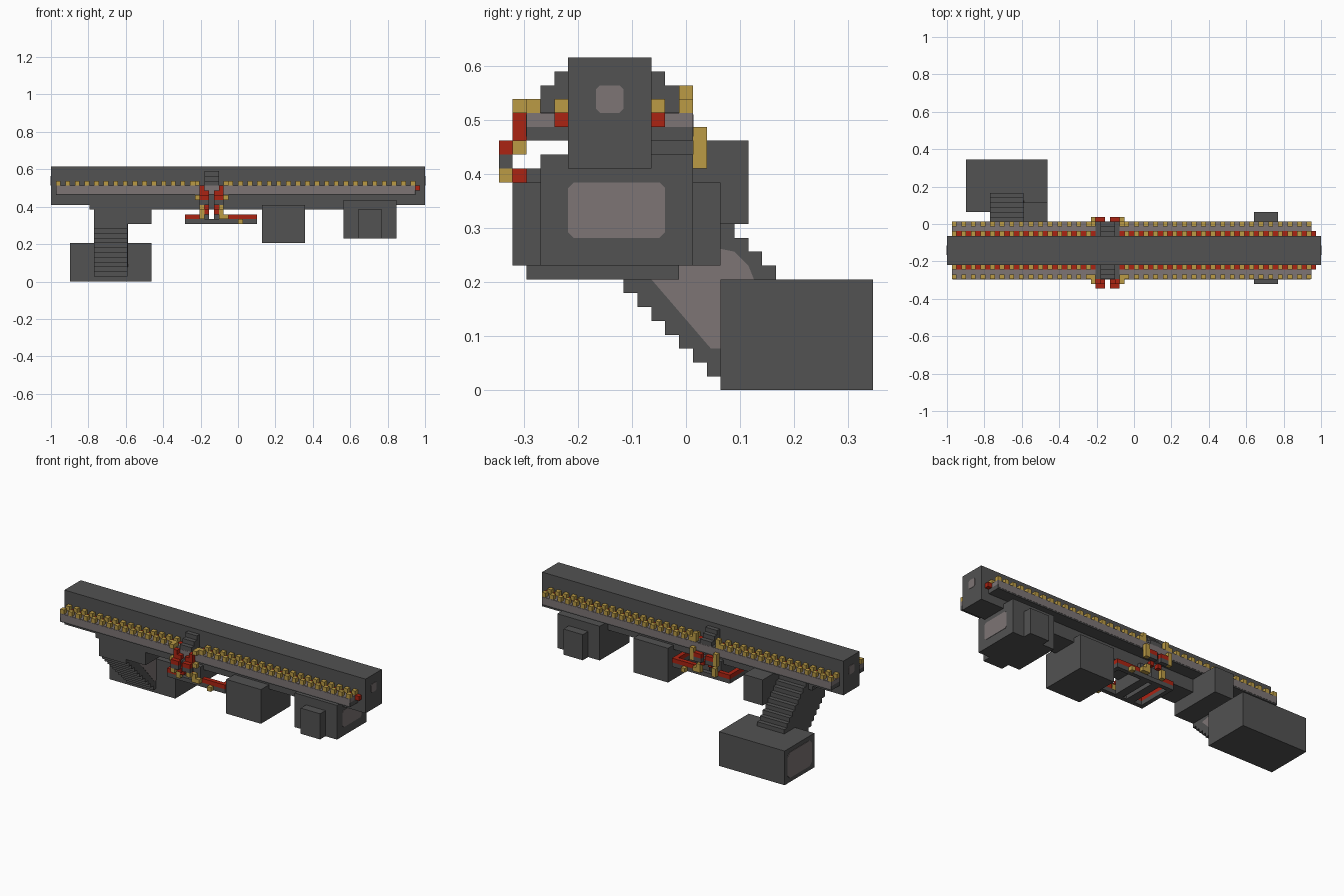
import bpy
import bmesh
from mathutils import Vector

V = 2 / 78  # size of one cube of the block grid
MID = 67    # mirror sum for the centre assembly along x

cube = bpy.data.objects.get("Cube")
if cube:
    bpy.data.objects.remove(cube, do_unlink=True)


def material(name, r, g, b):
    m = bpy.data.materials.new(name)
    m.use_nodes = True
    m.diffuse_color = (r, g, b, 1)
    m.node_tree.nodes["Principled BSDF"].inputs["Base Color"].default_value = (r, g, b, 1)
    return m


DARK = material("dark_grey", 0.084, 0.084, 0.084)
LIGHT = material("light_grey", 0.205, 0.178, 0.178)
GOLD = material("gold", 0.50, 0.33, 0.06)
RED = material("red", 0.41, 0.017, 0.006)


def place(x, y, z):
    return Vector(((x - 39) * V, (y - 13.5) * V, z * V))


def finish(name, bm, mat):
    mesh = bpy.data.meshes.new(name)
    bm.to_mesh(mesh)
    bm.free()
    mesh.materials.append(mat)
    ob = bpy.data.objects.new(name, mesh)
    bpy.context.collection.objects.link(ob)
    return ob


def boxes(name, mat, spans):
    """Each span is (x0, x1, y0, y1, z0, z1) in grid cells."""
    bm = bmesh.new()
    for x0, x1, y0, y1, z0, z1 in spans:
        made = bmesh.ops.create_cube(bm, size=1)["verts"]
        for v in made:
            v.co = place(x1 if v.co.x > 0 else x0,
                         y1 if v.co.y > 0 else y0,
                         z1 if v.co.z > 0 else z0)
    return finish(name, bm, mat)


def cell(x, y, z, h=1):
    return (x, x + 1, y, y + 1, z, z + h)


def side_plate(name, x, outline, side=1):
    """Thin light plate on a face looking along x."""
    bm = bmesh.new()
    t = 0.08 * side
    face = bm.faces.new([bm.verts.new(place(x - t, y, z)) for y, z in outline])
    made = bmesh.ops.extrude_face_region(bm, geom=[face])["geom"]
    for v in made:
        if isinstance(v, bmesh.types.BMVert):
            v.co.x += 2 * t * V
    bmesh.ops.recalc_face_normals(bm, faces=bm.faces)
    return finish(name, bm, LIGHT)


def clipped(y0, y1, z0, z1, c):
    return [(y0 + c, z0), (y1 - c, z0), (y1, z0 + c), (y1, z1 - c),
            (y1 - c, z1), (y0 + c, z1), (y0, z1 - c), (y0, z0 + c)]


# Main beam and the keel below it
boxes("main_beam", DARK, [(0, 78, 5, 11, 16, 24)])
boxes("keel", DARK, [(8, 61, 5, 11, 15, 16)])
side_plate("beam_end_plate_left", 78, clipped(7, 9, 20, 22, 0.3))
side_plate("beam_end_plate_right", 0, clipped(7, 9, 20, 22, 0.3), -1)

# Side rails with red strips and gold studs
for label, outer, inner in (("front", 2, 4), ("back", 13, 11)):
    y0, y1 = min(outer, inner), max(outer, inner) + 1
    face_y = y0 if label == "front" else y1
    boxes(label + "_rail_base", DARK, [(1, 76, y0, y1, 18, 19)])
    boxes(label + "_rail", LIGHT, [
        (1, 76, y0, y1, 19, 20),
        (1.2, 75.8, face_y - 0.05, face_y + 0.05, 18.3, 19.9)])
    boxes(label + "_rail_strip", RED, [
        (1, 31, inner, inner + 1, 19, 20.04),
        (36, 77, inner, inner + 1, 19, 20.04)])
    boxes(label + "_rail_studs", GOLD, [
        cell(x, y, 20) for x in range(1, 76, 2)
        if not 30 < x < 36 for y in (outer, inner)])

# Left engine box with side pods
boxes("left_box", DARK, [(61, 72, 3, 14, 9, 17)])
boxes("left_box_pods", DARK, [(64, 69, 1, 16, 9, 15)])
side_plate("left_box_plate", 72, clipped(5, 12, 11, 15, 0.4))

# Middle box
boxes("middle_box", DARK, [(44, 53, 2, 13, 8, 16)])

# Stair housing, diagonal stairs and the lower cabin
boxes("stair_housing", DARK, [(16, 21, 5, 18, 12, 18)])
boxes("stairs", DARK, [(9, 16, y, y + 1, max(16 - y, 0.1), min(28 - y, 18))
                       for y in range(5, 20)])
side_plate("stair_side_plate", 16, [
    (8, 11), (11, 8), (15.3, 3), (17, 3), (18.4, 8), (18, 9), (17, 10), (15.5, 10.3), (13, 12)])
boxes("lower_cabin", DARK, [(4, 21, 16, 27, 0, 8)])
side_plate("lower_cabin_plate", 4, clipped(17, 26, 1, 7, 0.8), -1)

# Stepped saddle across the beam
boxes("saddle_steps", DARK, [
    (32, 35, y, y + 1, 20, top)
    for top, ys in ((23, (4, 11)), (22, (3, 12)), (21, (2, 13))) for y in ys])
boxes("saddle_base", DARK, [(31, 36, 2, 14, 18, 20.06)])

# Claws on both sides of the saddle, mirrored along x
red, gold, dark = [], [], []
for flip in (False, True):
    def put(x, y, z, h=1):
        return cell(MID - 1 - x if flip else x, y, z, h)
    for x in (31, 32):
        red += [put(x, 0, 17), put(x, 1, 18), put(x, 14, 17)]
        dark += [put(x, 0, 16), put(x, 14, 16)]
    red += [put(31, 1, 19), put(32, 1, 15), put(32, 2, 14), put(31, 13, 18), put(32, 13, 15)]
    gold += [put(30, 1, 20), put(30, 2, 20), put(30, 1, 17), put(31, 0, 15),
             put(30, 13, 20, 2), put(30, 14, 18), put(30, 14, 16, 2),
             put(31, 2, 13, 2), put(31, 13, 13, 2)]
    x0 = 34 if flip else 31
    dark.append((x0, x0 + 2, 4, 12, 12, 16))
boxes("claw_red", RED, red)
boxes("claw_gold", GOLD, gold)
boxes("claw_dark", DARK, dark)


# Hanging open frame under the saddle
def ring(z0, z1, ends):
    spans = []
    for x0, x1 in ends:
        spans += [(x0, x1, y, y + 1, z0, z1) for y in (3, 12)]
    return spans + [(x, x + 1, 4, 12, z0, z1) for x in (28, 42)]


boxes("frame_base", DARK, ring(12, 13, [(28, 43)]))
boxes("frame_top", RED, ring(13, 14, [(28, 31), (37, 43)]))
boxes("frame_studs", GOLD, [cell(x, y, z) for y in (2, 13)
                            for x, z in ((39, 12), (36, 13))])
